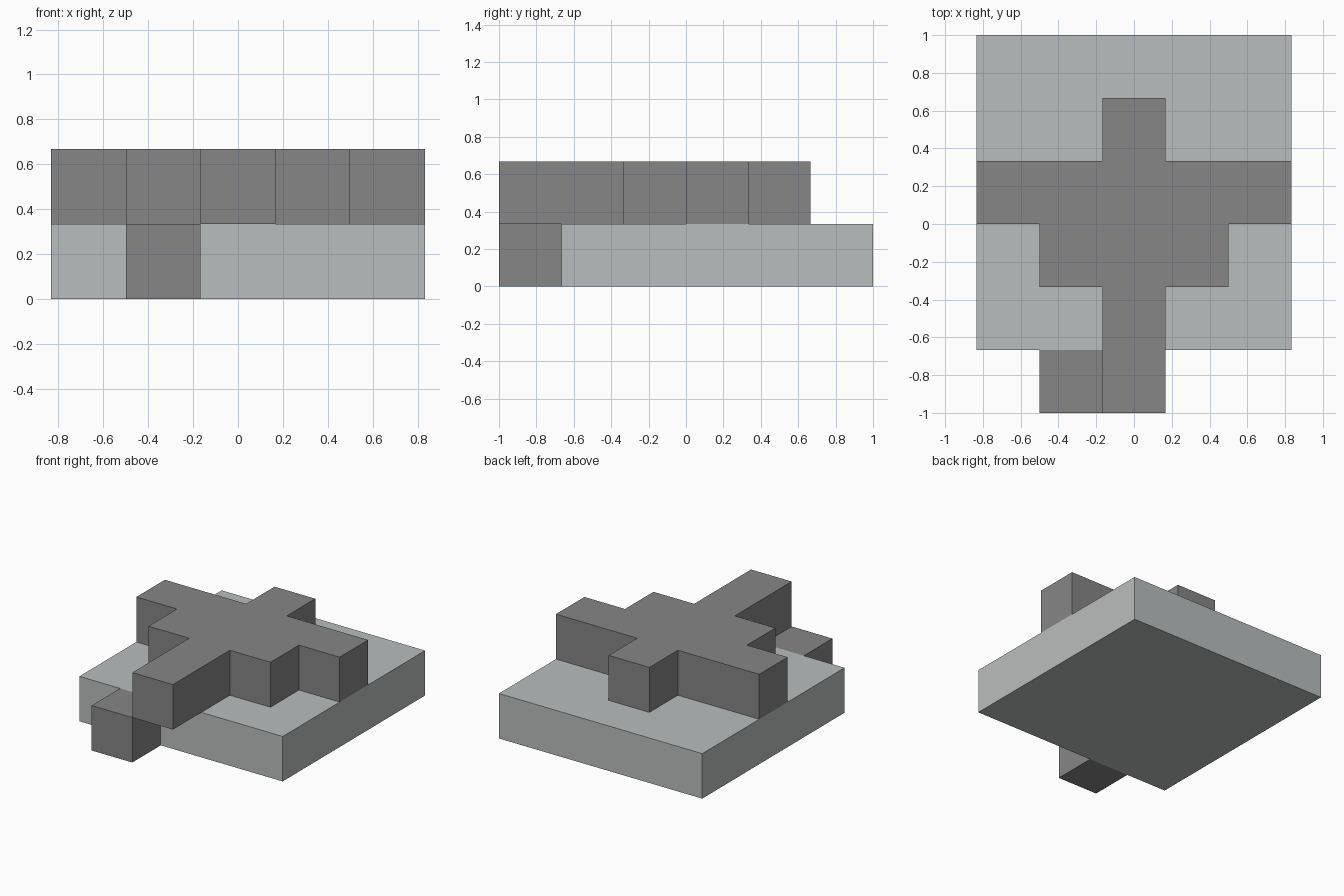
import bpy
import bmesh

U = 1 / 3  # one grid cell

cube = bpy.data.objects.get("Cube")
if cube:
    bpy.data.objects.remove(cube, do_unlink=True)


def make_material(name, color):
    mat = bpy.data.materials.new(name)
    mat.use_nodes = True
    mat.diffuse_color = color
    mat.node_tree.nodes["Principled BSDF"].inputs["Base Color"].default_value = color
    return mat


def slab(name, outline, level, mat):
    """Extrude an outline, given in cells, into a one-cell-high slab."""
    bm = bmesh.new()
    face = bm.faces.new([bm.verts.new((x * U, y * U, level * U)) for x, y in outline])
    top = bmesh.ops.extrude_face_region(bm, geom=[face])["geom"]
    verts = [v for v in top if isinstance(v, bmesh.types.BMVert)]
    bmesh.ops.translate(bm, verts=verts, vec=(0, 0, U))
    bmesh.ops.recalc_face_normals(bm, faces=bm.faces)
    mesh = bpy.data.meshes.new(name)
    bm.to_mesh(mesh)
    bm.free()
    mesh.materials.append(mat)
    obj = bpy.data.objects.new(name, mesh)
    bpy.context.collection.objects.link(obj)
    return obj


def rectangle(x0, x1, y0, y1):
    return [(x0, y0), (x1, y0), (x1, y1), (x0, y1)]


light_grey = make_material("light grey", (0.49, 0.515, 0.51, 1))
dark_grey = make_material("dark grey", (0.238, 0.238, 0.238, 1))

# Square base
slab("base", rectangle(-2.5, 2.5, -2, 3), 0, light_grey)

# Stepped cross on top, mirrored from its left half
half = [(0.5, -3), (0.5, -1), (1.5, -1), (1.5, 0),
        (2.5, 0), (2.5, 1), (0.5, 1), (0.5, 2)]
slab("raised_cross", half + [(-x, y) for x, y in reversed(half)], 1, dark_grey)

# Low block in front of the base
slab("front_block", rectangle(-1.5, -0.5, -3, -2), 0, dark_grey)
